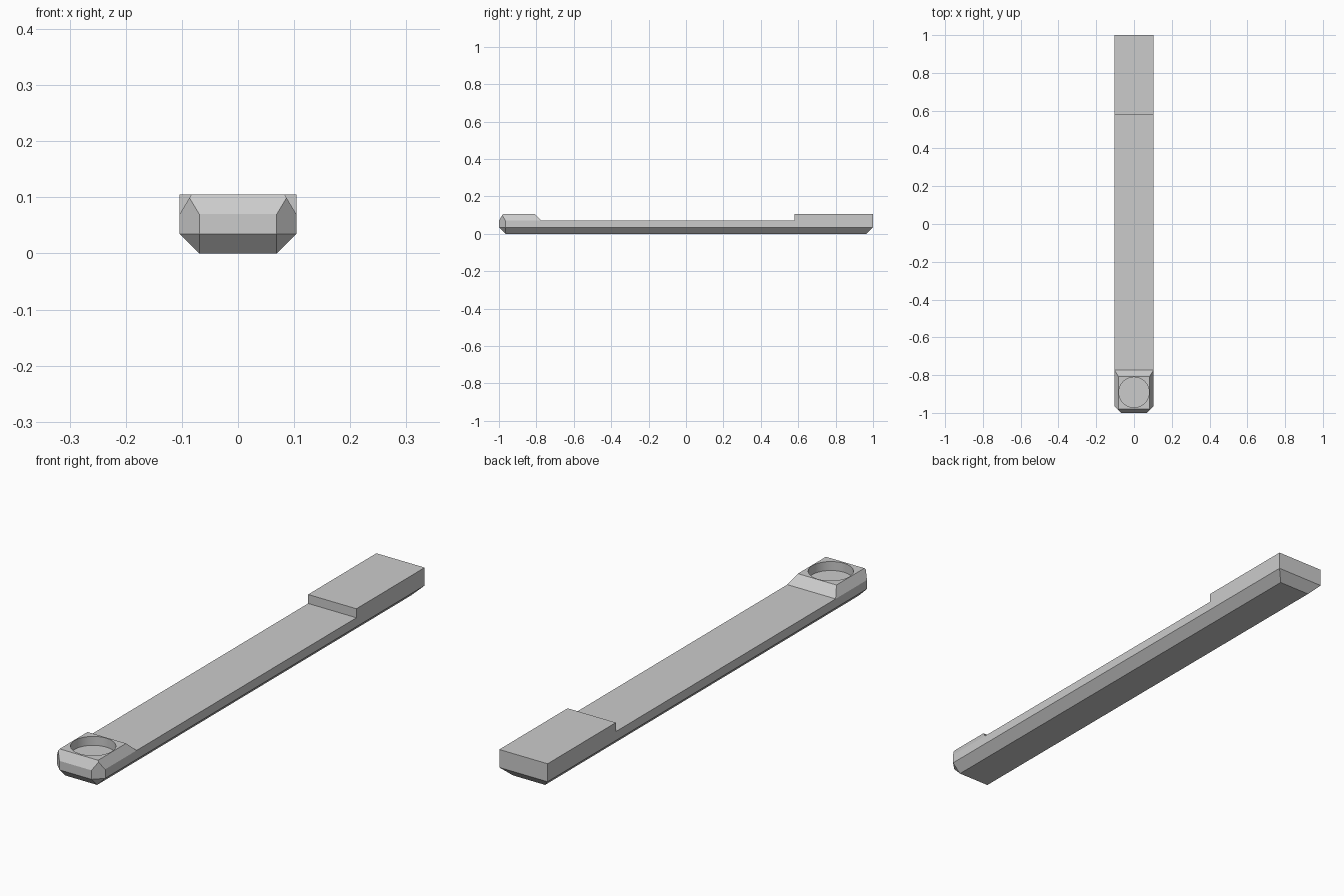
import bpy
import bmesh
from mathutils import Vector

cube = bpy.data.objects.get("Cube")
if cube:
    bpy.data.objects.remove(cube, do_unlink=True)

HALF = 0.104      # half width
EDGE = 0.035      # chamfer size
DECK = 0.07       # height of the flat bar
TOP = 0.105       # height of the raised ends
SLOPE = 0.021     # inset of the head's top chamfer

grey = bpy.data.materials.new("plain grey")
grey.use_nodes = True
colour = (0.6, 0.6, 0.6, 1)
grey.diffuse_color = colour
grey.node_tree.nodes["Principled BSDF"].inputs["Base Color"].default_value = colour


def slice_off(bm, point, normal):
    """Remove everything beyond a plane and close the cut."""
    bmesh.ops.bisect_plane(bm, geom=bm.verts[:] + bm.edges[:] + bm.faces[:], dist=1e-5,
                           plane_co=Vector(point), plane_no=Vector(normal).normalized(),
                           clear_outer=True)
    bmesh.ops.holes_fill(bm, edges=[e for e in bm.edges if e.is_boundary])


def extruded(name, profile, cuts):
    """Extrude a (y, z) side profile across the width, then slice both sides."""
    bm = bmesh.new()
    face = bm.faces.new([bm.verts.new((-HALF, y, z)) for y, z in profile])
    new = bmesh.ops.extrude_face_region(bm, geom=[face], use_keep_orig=True)["geom"]
    bmesh.ops.translate(bm, vec=(2 * HALF, 0, 0),
                        verts=[v for v in new if isinstance(v, bmesh.types.BMVert)])
    for (x, y, z), (nx, ny, nz) in cuts:
        for side in (1, -1):
            slice_off(bm, (side * x, y, z), (side * nx, ny, nz))
    bmesh.ops.recalc_face_normals(bm, faces=bm.faces[:])
    mesh = bpy.data.meshes.new(name)
    bm.to_mesh(mesh)
    bm.free()
    mesh.materials.append(grey)
    obj = bpy.data.objects.new(name, mesh)
    bpy.context.collection.objects.link(obj)
    return obj


front_corner = ((HALF, EDGE - 1, DECK), (1, -1, 0))
end = 1 - EDGE

# Long bar with chamfered underside and a raised block at the back
bar = extruded(
    "bar",
    [(-end, 0), (end, 0), (1, EDGE), (1, TOP), (0.58, TOP), (0.58, DECK),
     (-1, DECK), (-1, EDGE)],
    [((HALF, 0, EDGE), (1, 0, -1)), front_corner, ((HALF, -end, EDGE), (1, -1, -1))])

# Raised head at the front with sloping sides and a ramp
head = extruded(
    "head",
    [(-1, DECK), (-0.772, DECK), (-0.772 - EDGE, TOP), (SLOPE - 1, TOP)],
    [((HALF, 0, DECK), (TOP - DECK, 0, SLOPE)), front_corner])

# Round socket through the head, down to the bar
bpy.ops.mesh.primitive_cylinder_add(vertices=48, radius=0.08, depth=0.2,
                                    location=(0, -0.891, DECK))
cutter = bpy.context.object
cutter.name = "socket_cutter"
cutter.hide_render = True
cutter.data.materials.append(grey)
socket = head.modifiers.new("socket", 'BOOLEAN')
socket.operation = 'DIFFERENCE'
socket.solver = 'EXACT'
socket.object = cutter

bpy.ops.object.select_all(action='DESELECT')
head.select_set(True)
bpy.context.view_layer.objects.active = head
bpy.ops.object.modifier_apply(modifier=socket.name)
bpy.data.objects.remove(cutter, do_unlink=True)
bpy.ops.object.shade_smooth_by_angle()
